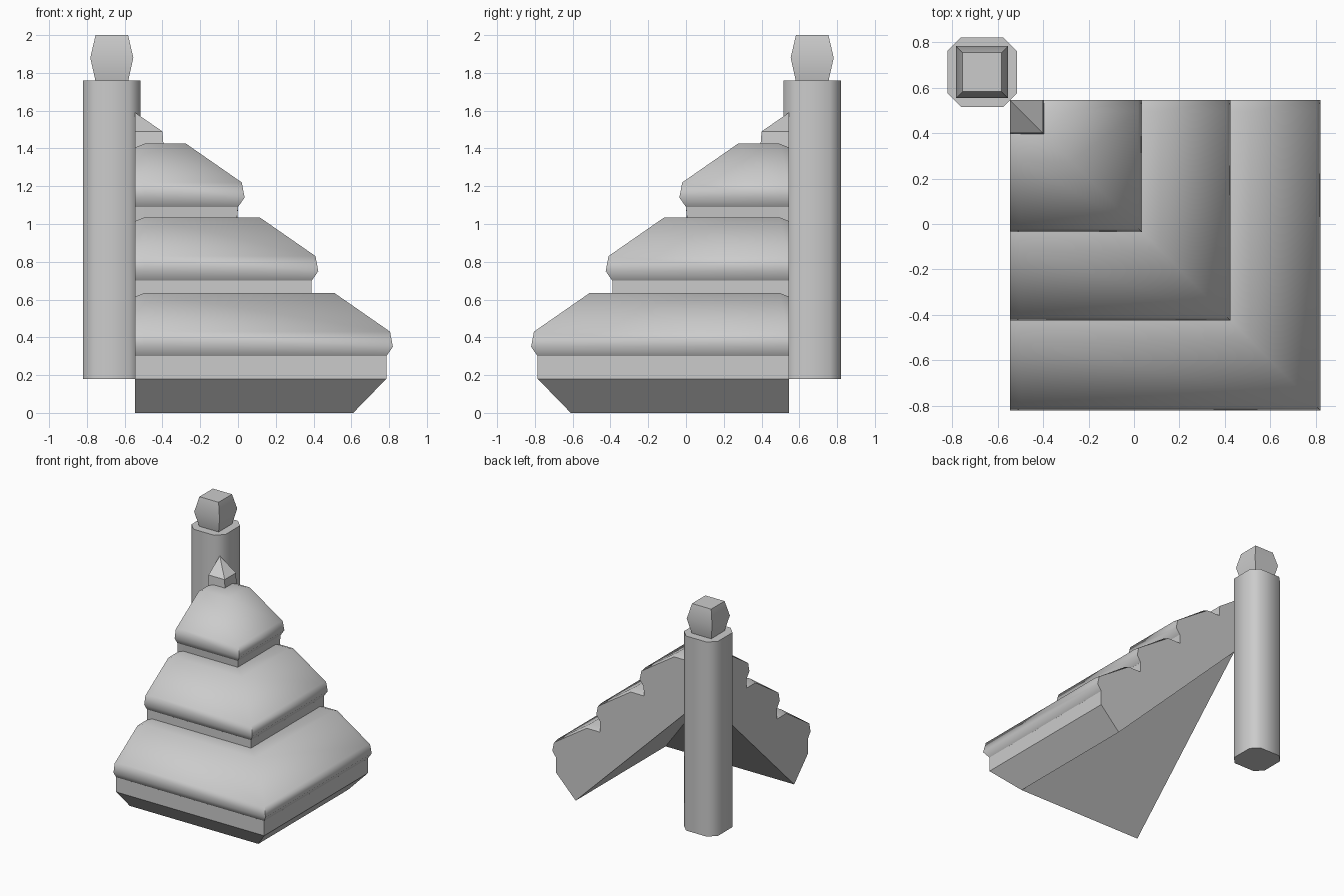
import bpy, bmesh, math

if "Cube" in bpy.data.objects:
    bpy.data.objects.remove(bpy.data.objects["Cube"])

END = 0.545          # plane of the two cut ends of the roof
POST = (-0.668, 0.668)


def finish(bm, name):
    bmesh.ops.remove_doubles(bm, verts=bm.verts, dist=1e-4)
    bmesh.ops.dissolve_degenerate(bm, edges=bm.edges, dist=1e-4)
    bmesh.ops.recalc_face_normals(bm, faces=bm.faces)
    me = bpy.data.meshes.new(name)
    bm.to_mesh(me)
    bm.free()
    ob = bpy.data.objects.new(name, me)
    bpy.context.collection.objects.link(ob)
    return ob


def loft(name, rings, angle):
    """Skin a stack of closed rings, cap the ends, smooth below the angle."""
    bm = bmesh.new()
    vr = [[bm.verts.new(p) for p in r] for r in rings]
    n = len(vr[0])
    for a, b in zip(vr, vr[1:]):
        for i in range(n):
            j = (i + 1) % n
            f = bm.faces.new((a[i], a[j], b[j], b[i]))
            f.smooth = True
    bm.faces.new(vr[0])
    bm.faces.new(vr[-1])
    ob = finish(bm, name)
    bpy.context.view_layer.objects.active = ob
    ob.select_set(True)
    bpy.ops.object.shade_smooth_by_angle(angle=math.radians(angle))
    ob.select_set(False)
    return ob


# roof profile: (outward distance, height, drop at the cut end, smooth segment)
profile = [(0.61, 0.0, 0, False), (0.785, 0.18, 0, False)]
tiers = [(0.785, 0.30), (0.39, 0.70), (0.0, 1.09)]
for d, z in tiers:
    profile += [(d, z, 0, True), (d + 0.035, z + 0.05, 0, True),
                (d + 0.02, z + 0.13, 0.01, True),
                (d - 0.275, z + 0.335, 0.02, True),
                (d - 0.395, z + 0.335, 0.02, False)]
profile += [(-0.40, 1.49, 0, False), (-END, 1.59, 0, False),
            (-END, 1.14, 0, False)]

# stepped roof: sweep the profile round the corner, mitred at the hip
bm = bmesh.new()
stations = []
for k in range(5):
    ring = []
    for d, z, drop, _ in profile:
        inner = max(0.495, -d)
        x, y = [(d, END), (d, inner), (d, -d), (-inner, -d), (-END, -d)][k]
        ring.append(bm.verts.new((x, y, z - (drop if k in (0, 4) else 0))))
    stations.append(ring)
for a, b in zip(stations, stations[1:]):
    for i, p in enumerate(profile):
        j = (i + 1) % len(profile)
        bm.faces.new((a[i], a[j], b[j], b[i])).smooth = p[3]
bm.faces.new(stations[0])
bm.faces.new(stations[-1])
bmesh.ops.remove_doubles(bm, verts=bm.verts, dist=1e-4)
bmesh.ops.recalc_face_normals(bm, faces=bm.faces)
for e in bm.edges:
    e.smooth = e.calc_face_angle(0) < math.radians(68)
finish(bm, "stepped_roof")

# corner post: square with chamfered corners
h, c = 0.153, 0.093
octagon = [(h, -c), (h, c), (c, h), (-c, h), (-h, c), (-h, -c), (-c, -h), (c, -h)]
loft("corner_post", [[(POST[0] + x, POST[1] + y, z) for x, y in octagon]
                     for z in (0.18, 1.76)], 50)

# finial: square block bulging at mid height
square = [(1, -1), (1, 1), (-1, 1), (-1, -1)]
loft("post_finial", [[(POST[0] + x * s, POST[1] + y * s, z) for x, y in square]
                     for s, z in ((0.086, 1.755), (0.114, 1.88), (0.086, 2.0))], 40)
